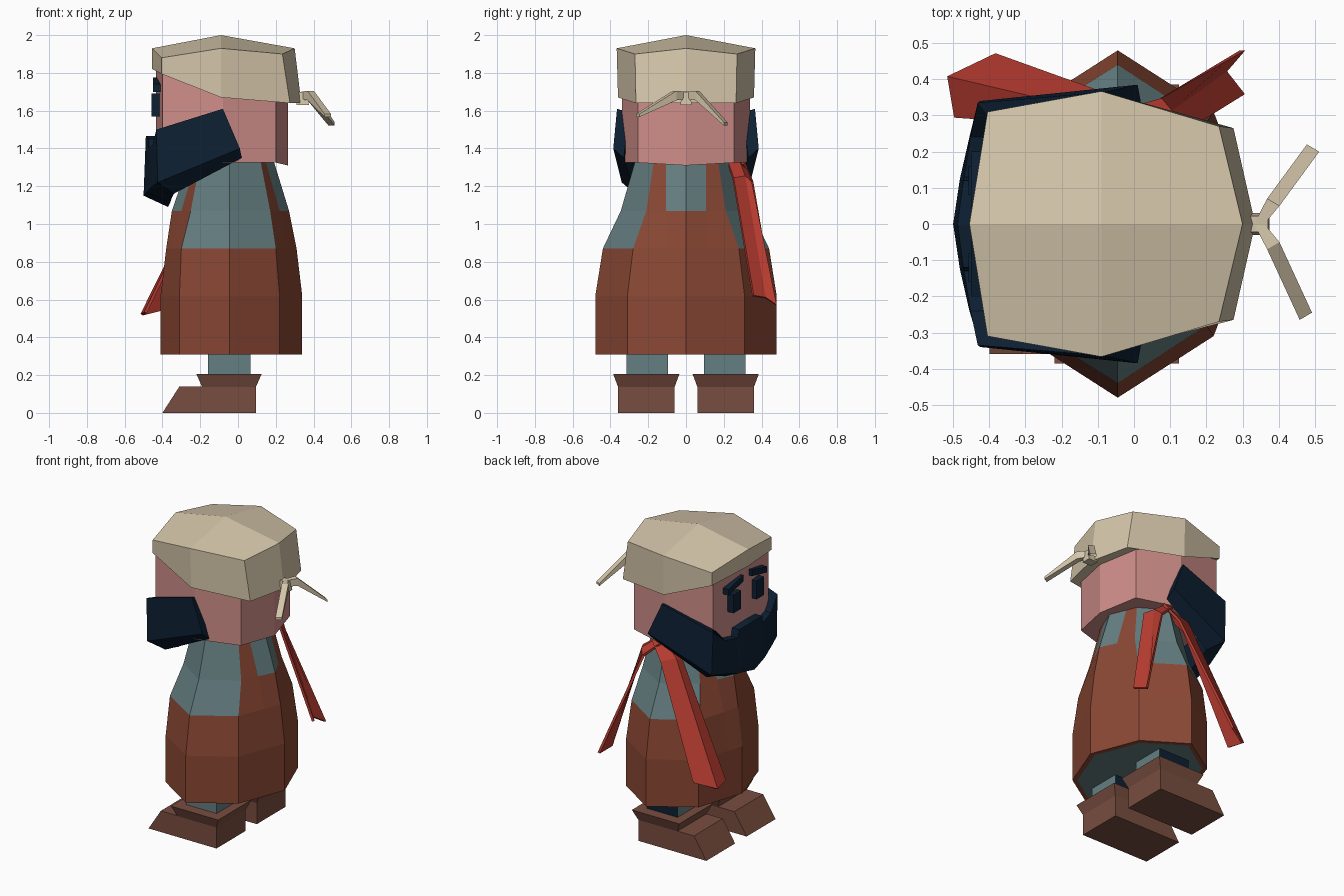
import bpy, bmesh
from mathutils import Vector, Matrix

if "Cube" in bpy.data.objects:
    bpy.data.objects.remove(bpy.data.objects["Cube"])


def material(name, rgb):
    m = bpy.data.materials.new(name)
    m.diffuse_color = (*rgb, 1)
    m.use_nodes = True
    m.node_tree.nodes["Principled BSDF"].inputs["Base Color"].default_value = m.diffuse_color
    return m


CREAM = material("cream cloth", (0.66, 0.56, 0.40))
SKIN = material("pink skin", (0.62, 0.27, 0.25))
BROWN = material("rust brown cloth", (0.26, 0.065, 0.035))
TEAL = material("grey teal cloth", (0.13, 0.21, 0.22))
RED = material("red cloth", (0.48, 0.045, 0.03))
LEATHER = material("boot leather", (0.19, 0.075, 0.05))
NAVY = material("dark navy", (0.004, 0.014, 0.032))


def finish(name, bm, *mats):
    bmesh.ops.recalc_face_normals(bm, faces=bm.faces)
    me = bpy.data.meshes.new(name)
    bm.to_mesh(me)
    bm.free()
    for m in mats:
        me.materials.append(m)
    ob = bpy.data.objects.new(name, me)
    bpy.context.collection.objects.link(ob)
    return ob


def loft(rings, caps=True, closed=True):
    """Join successive rings of points with quads."""
    bm = bmesh.new()
    vs = [[bm.verts.new(p) for p in r] for r in rings]
    n = len(vs[0])
    for a, b in zip(vs, vs[1:]):
        for i in range(n if closed else n - 1):
            j = (i + 1) % n
            bm.faces.new((a[i], a[j], b[j], b[i]))
    if caps:
        bm.faces.new(vs[0])
        bm.faces.new(vs[-1])
    return bm


def rect(x0, x1, y0, y1, z):
    return [(x0, y0, z), (x1, y0, z), (x1, y1, z), (x0, y1, z)]


def octagon(back, bdiag, side, fdiag, front):
    """Eight points from half an outline, mirrored in y. Each entry is x, y, z."""
    half = [bdiag, side, fdiag]
    flip = [(x, -y, z) for x, y, z in reversed(half)]
    return [back] + half + [front] + flip


# Robe: octagonal rings, with extra points for the straps
rings = []
for z, bx, dx, sy, dy, fdx, fx in [
        (0.31, 0.34, 0.22, 0.48, 0.31, -0.31, -0.41),
        (0.62, 0.34, 0.22, 0.48, 0.31, -0.31, -0.41),
        (0.87, 0.31, 0.20, 0.44, 0.28, -0.30, -0.38),
        (1.07, 0.27, 0.17, 0.345, 0.21, -0.25, -0.35),
        (1.33, 0.19, 0.12, 0.27, 0.17, -0.20, -0.26)]:
    t = 0.105 / dy
    half = [(bx + (dx - bx) * t, 0.105, z), (dx, dy, z), (-0.045, sy, z),
            (fdx, dy, z), (fx + (fdx - fx) * t, 0.105, z)]
    rings.append([(bx, 0, z)] + half + [(fx, 0, z)]
                 + [(x, -y, z) for x, y, z in reversed(half)])
bm = loft(rings)
bm.normal_update()
bottom = [f for f in bm.faces if len(f.verts) > 4 and f.calc_center_median().z < 0.5]
bmesh.ops.inset_region(bm, faces=bottom, thickness=0.03)
for f in bm.faces:
    c = f.calc_center_median()
    on_side = min(abs(v.co.x + 0.045) for v in f.verts) < 0.01
    collar = c.z > 1.07 and max(abs(v.co.y) for v in f.verts) < 0.12
    f.material_index = int((on_side and c.z > 0.87) or collar or f in bottom)
finish("robe", bm, BROWN, TEAL)

# Head
finish("head", loft([octagon((0.265, 0, zb), (0.20, 0.255, zd), (-0.08, 0.34, zd),
                             (-0.40, 0.29, zd), (-0.435, 0, zd))
                     for zb, zd in ((1.31, 1.325), (1.82, 1.82))]), SKIN)

# Cap: sloping band and four-panel crown
low = octagon((0.335, 0, 1.64), (0.275, 0.265, 1.64), (-0.09, 0.36, 1.67),
              (-0.405, 0.31, 1.795), (-0.455, 0, 1.82))
top = octagon((0.30, 0, 1.93), (0.235, 0.27, 1.90), (-0.09, 0.367, 1.93),
              (-0.405, 0.31, 1.88), (-0.455, 0, 1.93))
bm = loft([low, top])
bm.verts.ensure_lookup_table()
crown = next(f for f in bm.faces if len(f.verts) == 8 and f.calc_center_median().z > 1.85)
bm.faces.remove(crown)
ring = bm.verts[8:16]
peak = bm.verts.new((-0.09, 0, 2.0))
for i in (0, 2, 4, 6):
    bm.faces.new((ring[i], ring[i + 1], ring[(i + 2) % 8], peak))
finish("cap", bm, CREAM)

# Cap knot and two tails
finish("cap_knot", loft([rect(0.31, 0.375, -0.03, 0.03, 1.63),
                         rect(0.31, 0.37, -0.022, 0.022, 1.70)]), CREAM)
for side, tip in (("left", (0.495, 0.21, 1.53)), ("right", (0.475, -0.255, 1.575))):
    s = 1 if tip[1] > 0 else -1
    root, mid, tip = Vector((0.345, 0, 1.68)), Vector((0.385, 0.06 * s, 1.68)), Vector(tip)
    sec = []
    for p, w, h in ((root, 0.012, 0.02), (mid, 0.02, 0.025), (tip, 0.02, 0.008)):
        o = Vector((0.85, -0.5 * s, 0)) * w
        u = Vector((0, 0, h))
        sec.append([p - o - u, p + o - u, p + o + u, p - o + u])
    finish("cap_tail_" + side, loft(sec), CREAM)

# Beard: thick sections swept around the jaw, with a notched moustache edge
half = [  # outer top, outer bottom, inner bottom, inner top
    [(-0.08, 0.365, 1.61), (0.01, 0.385, 1.40), (0.02, 0.33, 1.35), (-0.08, 0.30, 1.59)],
    [(-0.432, 0.335, 1.50), (-0.425, 0.34, 1.22), (-0.34, 0.27, 1.16), (-0.38, 0.27, 1.50)],
    [(-0.452, 0.24, 1.42), (-0.455, 0.24, 1.20), (-0.35, 0.19, 1.14), (-0.39, 0.24, 1.42)],
    [(-0.470, 0.13, 1.40), (-0.480, 0.13, 1.17), (-0.36, 0.11, 1.11), (-0.40, 0.13, 1.40)],
    [(-0.472, 0.12, 1.45), (-0.482, 0.12, 1.17), (-0.36, 0.10, 1.11), (-0.40, 0.12, 1.45)],
]
centre = [(-0.488, 0, 1.465), (-0.50, 0, 1.15), (-0.37, 0, 1.09), (-0.41, 0, 1.465)]
other = [[(x, -y, z) for x, y, z in r] for r in reversed(half)]
finish("beard", loft(half + [centre] + other), NAVY)

# Eyes, brows, legs and boots on both sides
for side, s in (("left", 1), ("right", -1)):
    y = 0.12 * s
    finish("eye_" + side, loft([rect(-0.458, -0.40, y - 0.04, y + 0.04, z)
                                for z in (1.57, 1.69)]), NAVY)
    brow = [[(x, yy * s, z + d) for x, d in
             ((-0.45, 0), (-0.40, 0), (-0.40, 0.04), (-0.45, 0.04))]
            for yy, z in ((0.045, 1.735), (0.20, 1.70))]
    finish("brow_" + side, loft(brow), NAVY)

    y = 0.205 * s
    bm = loft([rect(-0.16, 0.065, y - 0.11, y + 0.11, z) for z in (0.15, 0.40)])
    bm.normal_update()
    bmesh.ops.recalc_face_normals(bm, faces=bm.faces)
    for f in bm.faces:
        f.material_index = int(f.normal.y > 0.9)
    finish("leg_" + side, bm, TEAL, NAVY)

    y = 0.21 * s
    finish("boot_" + side, loft([rect(-0.40, 0.095, y - 0.15, y + 0.15, 0),
                                 rect(-0.31, 0.095, y - 0.15, y + 0.15, 0.14)]), LEATHER)
    finish("boot_cuff_" + side, loft([rect(-0.19, 0.095, y - 0.15, y + 0.15, 0.138),
                                      rect(-0.22, 0.125, y - 0.175, y + 0.175, 0.205)]), LEATHER)

# Scarf tails: folded strips hanging from the neck on one side
tails = {
    "front": [[(-0.02, 0.22, 1.33), (-0.02, 0.27, 1.33), (0.03, 0.31, 1.32)],
              [(-0.16, 0.27, 1.22), (-0.15, 0.32, 1.25), (-0.06, 0.35, 1.22)],
              [(-0.49, 0.295, 0.53), (-0.51, 0.405, 0.52), (-0.38, 0.465, 0.55)]],
    "back": [[(0.0, 0.22, 1.33), (0.0, 0.28, 1.33), (-0.04, 0.31, 1.32)],
             [(0.13, 0.25, 1.24), (0.10, 0.31, 1.25), (0.07, 0.345, 1.22)],
             [(0.30, 0.355, 0.62), (0.25, 0.42, 0.61), (0.30, 0.48, 0.57)]],
}
for name, sections in tails.items():
    ob = finish("scarf_tail_" + name, loft(sections, caps=False, closed=False), RED)
    mod = ob.modifiers.new("thickness", 'SOLIDIFY')
    mod.thickness = 0.016
    mod.offset = 0
